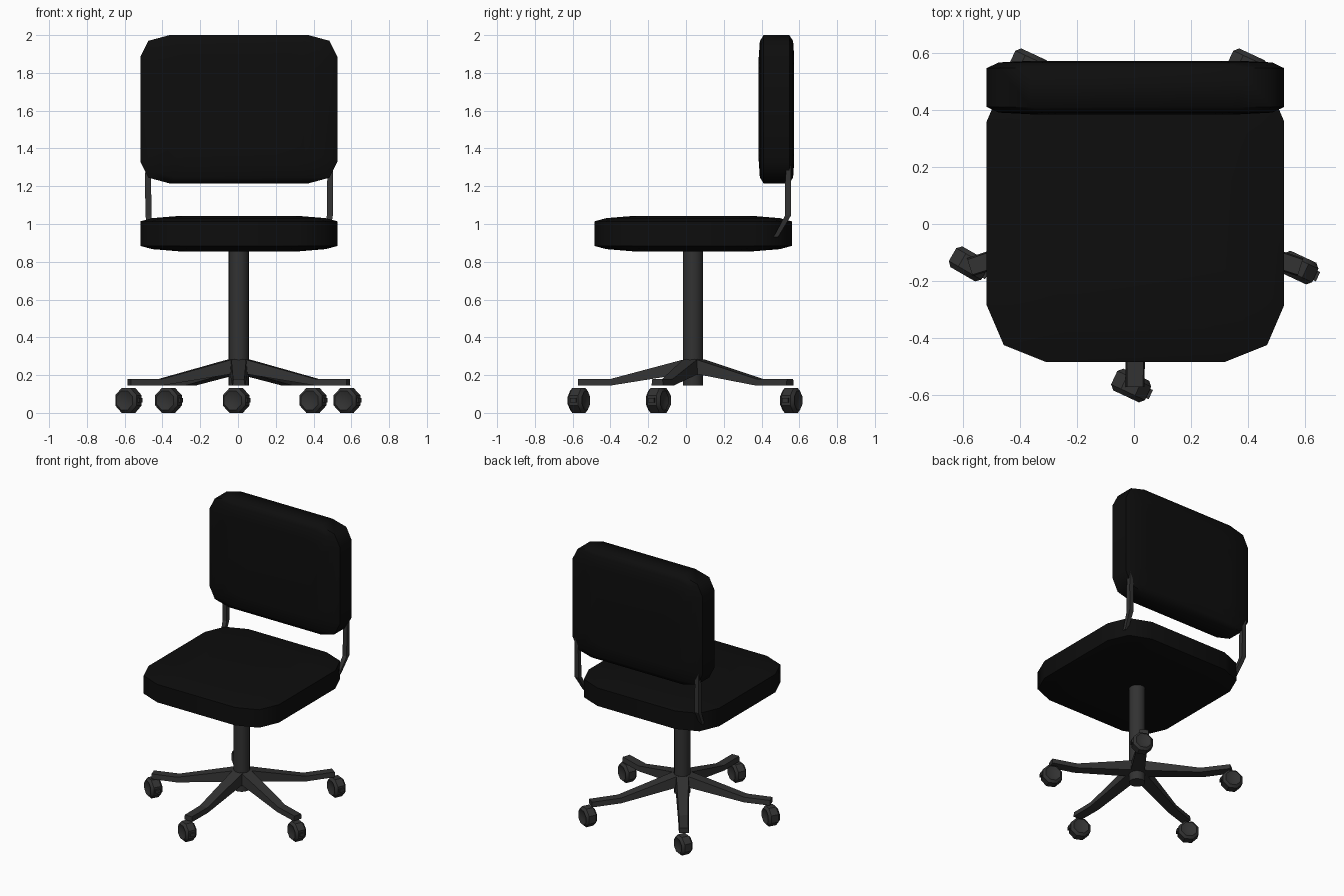
import bpy
from math import sin, cos, pi, radians
from mathutils import Vector, Matrix

if "Cube" in bpy.data.objects:
    bpy.data.objects.remove(bpy.data.objects["Cube"])


def material(name, v):
    m = bpy.data.materials.new(name)
    m.diffuse_color = (v, v, v, 1)
    m.use_nodes = True
    m.node_tree.nodes["Principled BSDF"].inputs["Base Color"].default_value = m.diffuse_color
    return m


FABRIC = material("black_fabric", 0.004)
METAL = material("dark_metal", 0.032)
CX, CY = 0.004, 0.037            # column axis


def loft(name, rings, mat, smooth=None):
    """Skin equal-length rings of points and cap both ends."""
    n = len(rings[0])
    verts = [tuple(p) for r in rings for p in r]
    faces = [(k * n + i, k * n + (i + 1) % n, (k + 1) * n + (i + 1) % n, (k + 1) * n + i)
             for k in range(len(rings) - 1) for i in range(n)]
    faces += [tuple(range(n))[::-1], tuple(range(len(verts) - n, len(verts)))]
    me = bpy.data.meshes.new(name)
    me.from_pydata(verts, [], faces)
    me.materials.append(mat)
    ob = bpy.data.objects.new(name, me)
    bpy.context.collection.objects.link(ob)
    bpy.ops.object.select_all(action='DESELECT')
    ob.select_set(True)
    bpy.context.view_layer.objects.active = ob
    bpy.ops.object.mode_set(mode='EDIT')
    bpy.ops.mesh.select_all(action='SELECT')
    bpy.ops.mesh.normals_make_consistent(inside=False)
    bpy.ops.object.mode_set(mode='OBJECT')
    if smooth:
        bpy.ops.object.shade_smooth_by_angle(angle=radians(smooth))
    return ob


def cushion(name, centre, hu, hv, near, mid, far, profile, upright):
    """Pillow with clipped corners; profile = (outline scale, half thickness)."""
    corner = [(hu, hv - near), (hu - mid[0], hv - mid[1]), (hu - far, hv)]
    outline = (corner + [(-u, v) for u, v in corner[::-1]]
               + [(-u, -v) for u, v in corner] + [(u, -v) for u, v in corner[::-1]])
    levels = [(s, -d) for s, d in profile] + [(s, d) for s, d in profile[::-1]]
    rings = [[Vector(centre) + (Vector((u * s, d, v * s)) if upright else Vector((u * s, v * s, d)))
              for u, v in outline] for s, d in levels]
    return loft(name, rings, FABRIC, 60)


# Upholstery
cushion("seat", (0.005, 0.0375, 0.949), 0.522, 0.5225, 0.2, (0.06, 0.06), 0.21,
        [(0.6, 0.094), (0.88, 0.082), (1, 0.065)], False)
cushion("backrest", (0.005, 0.479, 1.6075), 0.522, 0.3925, 0.115, (0.043, 0.03), 0.155,
        [(0.7, 0.094), (0.92, 0.088), (1, 0.068)], True)

# Back supports: bent square bars, tapered where they enter the cushion
PATH = [(0.465, 0.475, 0.93, 0.012), (0.480, 0.540, 1.045, 0.016),
        (0.482, 0.541, 1.22, 0.016), (0.484, 0.545, 1.33, 0.012), (0.484, 0.550, 1.38, 0.004)]
for side, label in ((-1, "left"), (1, "right")):
    rings = [[(0.006 + side * (x + dx * w), y + dy * w, z)
              for dx, dy in ((-1, -1), (1, -1), (1, 1), (-1, 1))] for x, y, z, w in PATH]
    loft("back_support_" + label, rings, METAL)

# Column
circle = [(CX + 0.053 * cos(2 * pi * i / 20), CY + 0.053 * sin(2 * pi * i / 20)) for i in range(20)]
loft("column", [[(x, y, z) for x, y in circle] for z in (0.145, 0.87)], METAL, 40)

# Star base legs: (distance, top, bottom, half width)
LEG = [(0.0, 0.29, 0.205, 0.046), (0.06, 0.28, 0.205, 0.046), (0.435, 0.18, 0.145, 0.035)]
for i, reach in enumerate((0.61, 0.61, 0.635, 0.635, 0.61)):
    spin = Matrix.Translation((CX, CY, 0)) @ Matrix.Rotation(radians(-90 + 72 * i), 4, 'Z')
    rings = [[spin @ Vector(p) for p in ((r, -w, b), (r, w, b), (r, w * 0.85, t), (r, -w * 0.85, t))]
             for r, t, b, w in LEG + [(reach, 0.18, 0.145, 0.033)]]
    loft(f"base_leg_{i + 1}", rings, METAL)

# Casters: octagonal wheels with chamfered rims, all trailing the same way
WHEEL = [(0.03, -0.032), (0.054, -0.042), (0.071, -0.026),
         (0.071, 0.026), (0.054, 0.042), (0.03, 0.032)]
CASTERS = [(-0.010, -0.567, -25), (0.577, -0.153, -25), (0.397, 0.557, -25),
           (-0.368, 0.557, -25), (-0.580, -0.140, -30)]
for i, (x, y, a) in enumerate(CASTERS):
    place = Matrix.Translation((x, y, 0.066)) @ Matrix.Rotation(radians(a), 4, 'Z')
    rings = [[place @ Vector((r * cos(pi / 8 + pi * k / 4), d, r * sin(pi / 8 + pi * k / 4)))
              for k in range(8)] for r, d in WHEEL]
    loft(f"caster_wheel_{i + 1}", rings, METAL, 35)
    # small brake tab on the trailing edge
    rings = [[place @ Vector((u, v, w)) for v, w in ((-.018, -.012), (.018, -.012), (.018, .012), (-.018, .012))]
             for u in (0.05, 0.076)]
    loft(f"caster_tab_{i + 1}", rings, METAL)
